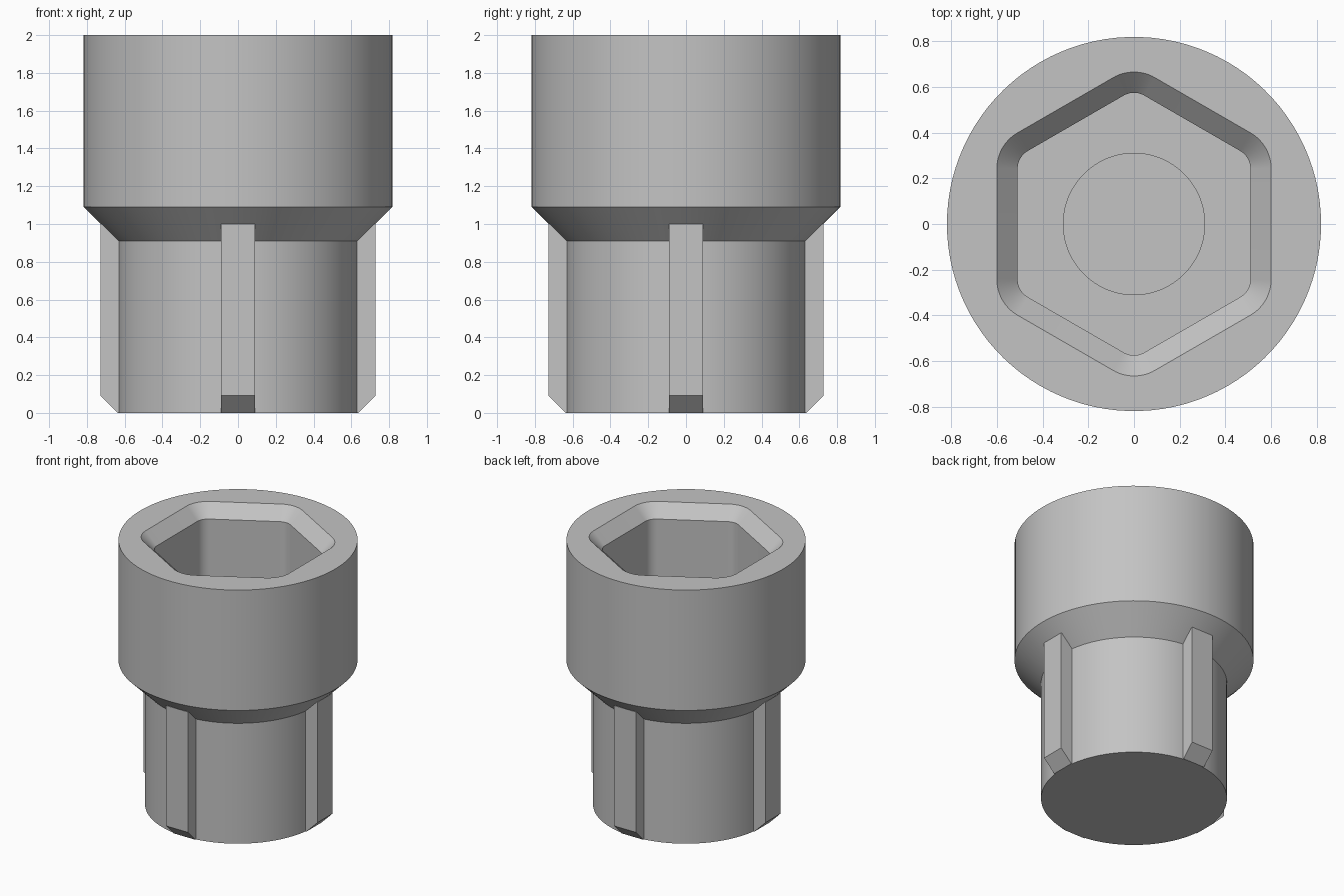
import bpy, bmesh
from math import cos, sin, radians, pi
from mathutils import Matrix, Vector

cube = bpy.data.objects.get("Cube")
if cube:
    bpy.data.objects.remove(cube)

U = 1 / 11          # design unit: the part is 22 units tall
ARC = 17            # points along each rounded hex corner
COUNT = 6 * ARC     # points in every ring

grey = bpy.data.materials.new("plain grey")
grey.use_nodes = True
colour = (0.55, 0.55, 0.55, 1)
grey.diffuse_color = colour
grey.node_tree.nodes["Principled BSDF"].inputs["Base Color"].default_value = colour


def finish(bm, name):
    bmesh.ops.recalc_face_normals(bm, faces=bm.faces)
    mesh = bpy.data.meshes.new(name)
    bm.to_mesh(mesh)
    bm.free()
    mesh.materials.append(grey)
    obj = bpy.data.objects.new(name, mesh)
    bpy.context.collection.objects.link(obj)
    return obj


def circle(r, z):
    angles = [pi / 3 + 2 * pi * i / COUNT for i in range(COUNT)]
    return [Vector((r * cos(a), r * sin(a), z)) * U for a in angles]


def rounded_hex(apothem, r, z):
    """Hexagon with corners on the y axis, rounded with radius r."""
    reach = (apothem - r) / cos(pi / 6)
    points = []
    for corner in range(6):
        mid = pi / 2 + corner * pi / 3
        for i in range(ARC):
            a = mid + (i / (ARC - 1) - 0.5) * pi / 3
            points.append(Vector((reach * cos(mid) + r * cos(a),
                                  reach * sin(mid) + r * sin(a), z)) * U)
    return points


# Socket body: neck, flare, collar, chamfered hex pocket and round bore
rings = [
    circle(7, 0), circle(7, 10), circle(9, 12), circle(9, 22),
    rounded_hex(6.6, 2, 22), rounded_hex(5.6, 1, 21), rounded_hex(5.6, 1, 12),
    circle(3.4, 12), circle(3.4, 2),
]
bm = bmesh.new()
loops = [[bm.verts.new(p) for p in ring] for ring in rings]
for low, high in zip(loops, loops[1:]):
    for i in range(COUNT):
        j = (i + 1) % COUNT
        bm.faces.new((low[i], low[j], high[j], high[i]))
bm.faces.new(loops[0])
bm.faces.new(loops[-1])
body = finish(bm, "socket_body")
bpy.context.view_layer.objects.active = body
body.select_set(True)
bpy.ops.object.shade_smooth_by_angle(angle=radians(25))
body.select_set(False)

# Four drive keys around the neck, chamfered at the foot
profile = [(6.6, 0.1), (7, 0), (8, 1), (8, 11), (6.6, 11)]
for n, side in enumerate(("left", "back", "right", "front")):
    bm = bmesh.new()
    face = bm.faces.new([bm.verts.new(Vector((x, -1, z)) * U) for x, z in profile])
    extruded = bmesh.ops.extrude_face_region(bm, geom=[face])["geom"]
    verts = [v for v in extruded if isinstance(v, bmesh.types.BMVert)]
    bmesh.ops.translate(bm, verts=verts, vec=(0, 2 * U, 0))
    bm.transform(Matrix.Rotation(n * pi / 2, 4, "Z"))
    finish(bm, side + "_key")
